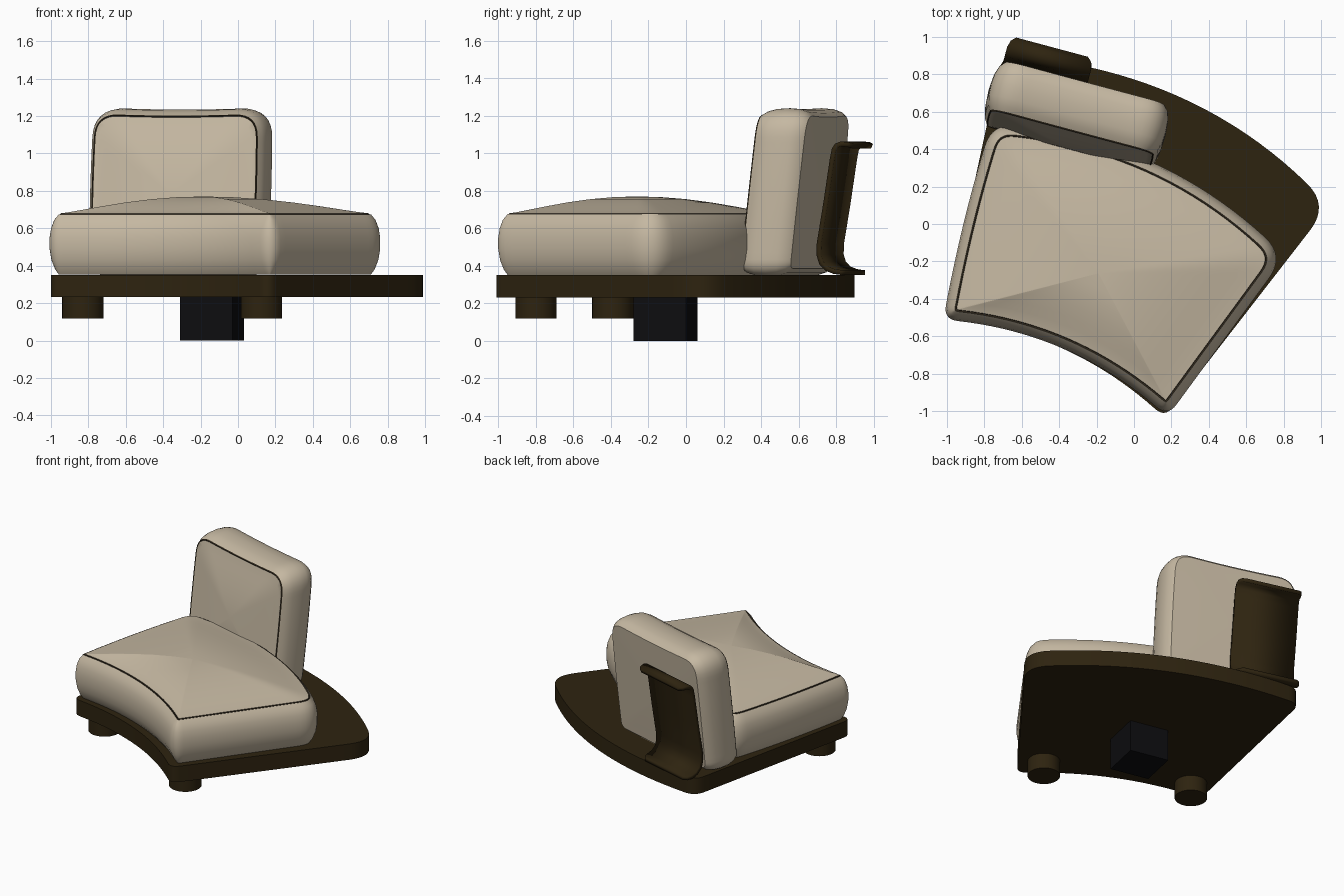
import bpy, bmesh, math
from mathutils import Vector, Matrix

cube = bpy.data.objects.get("Cube")
if cube:
    bpy.data.objects.remove(cube)


def material(name, color, rough):
    m = bpy.data.materials.new(name)
    m.use_nodes = True
    m.diffuse_color = (*color, 1)
    shader = m.node_tree.nodes["Principled BSDF"]
    shader.inputs["Base Color"].default_value = (*color, 1)
    shader.inputs["Roughness"].default_value = rough
    return m


fabric = material("beige fabric", (0.56, 0.48, 0.36), 0.8)
seam = material("dark seam", (0.03, 0.022, 0.012), 0.8)
wood = material("dark brown wood", (0.027, 0.017, 0.005), 0.6)
black = material("black", (0.004, 0.004, 0.005), 0.6)


def finish(name, bm, mats, angle=40):
    bmesh.ops.recalc_face_normals(bm, faces=bm.faces)
    mesh = bpy.data.meshes.new(name)
    bm.to_mesh(mesh)
    bm.free()
    for m in mats:
        mesh.materials.append(m)
    mesh.shade_smooth()
    mesh.set_sharp_from_angle(angle=math.radians(angle))
    obj = bpy.data.objects.new(name, mesh)
    bpy.context.collection.objects.link(obj)
    return obj


def bezier(a, b, c, n):
    return [a.lerp(b, i / n).lerp(b.lerp(c, i / n), i / n) for i in range(n)]


def outline(corners, n=20):
    """Counter-clockwise shape; each corner is x, y, radius, outward bow of its next edge."""
    edges = []
    for i, (x, y, r, bow) in enumerate(corners):
        x2, y2, r2, _ = corners[(i + 1) % len(corners)]
        a, c = Vector((x, y)), Vector((x2, y2))
        d = (c - a).normalized()
        mid = (a + c) / 2 + Vector((d.y, -d.x)) * bow * 2
        start = a + (mid - a).normalized() * r
        end = c + (mid - c).normalized() * r2
        edges.append((start, mid, end, c))
    pts = []
    for i, (start, mid, end, corner) in enumerate(edges):
        pts += bezier(start, mid, end, n)
        pts += bezier(end, corner, edges[(i + 1) % len(edges)][0], 8)
    return pts


def inset(pts, dist):
    out = []
    for i, p in enumerate(pts):
        t = (pts[(i + 1) % len(pts)] - pts[i - 1]).normalized()
        out.append(p + Vector((-t.y, t.x)) * dist)
    return out


def loft(name, pts, profile, place, mats, crowns=(0, 0), seams=(), angle=40):
    """Stack inset copies of an outline; crowns are the domes at the two ends."""
    mid = sum(pts, Vector((0, 0))) / len(pts)
    layers = [(inset(pts, ins), [d] * len(pts)) for d, ins in profile]

    def dome(end, height):
        base, depth = layers[end][0], profile[end][0]
        rings = []
        for t in (0.94, 0.85, 0.72, 0.55, 0.36, 0.18):
            rings.append(([mid.lerp(p, t) for p in base],
                          [depth + height * (1 - t * t) ** 1.25] * len(pts)))
        return rings, depth + height

    first, tip0 = dome(0, crowns[0])
    last, tip1 = dome(-1, crowns[1])
    layers = first[::-1] + layers + last
    bm = bmesh.new()
    rings = [[bm.verts.new(place(p, d)) for p, d in zip(*layer)] for layer in layers]
    n = len(pts)
    for k in range(len(rings) - 1):
        a, b = rings[k], rings[k + 1]
        for i in range(n):
            f = bm.faces.new((a[i], a[(i + 1) % n], b[(i + 1) % n], b[i]))
            f.material_index = 1 if k - len(first) in seams else 0
    for ring, tip in ((rings[0], tip0), (rings[-1], tip1)):
        v = bm.verts.new(place(mid, tip))
        for i in range(n):
            bm.faces.new((ring[i], ring[(i + 1) % n], v))
    return finish(name, bm, mats, angle)


def flat(p, z):
    return Vector((p.x, p.y, z))


# Curved platform
platform = outline([(-1.01, -0.50, 0.06, -0.10), (0.165, -1.035, 0.07, 0),
                    (1.045, 0.10, 0.17, 0.17), (-0.705, 0.905, 0.09, 0)])
loft("platform", platform, [(0.232, 0), (0.35, 0)], flat, [wood])

# Seat cushion with a seam below its domed top
seat = outline([(-1.02, -0.51, 0.08, -0.10), (0.18, -1.03, 0.08, 0),
                (0.81, -0.17, 0.15, 0.14), (-0.76, 0.54, 0.13, 0.015)])
loft("seat_cushion", seat,
     [(0.352, 0.05), (0.38, 0.03), (0.43, 0.01), (0.49, 0), (0.55, 0), (0.60, 0.008),
      (0.645, 0.025), (0.675, 0.05), (0.673, 0.058), (0.680, 0.06)],
     flat, [fabric, seam], (0, 0.09), (7, 8))

# Backrest frame: u runs along its width, v runs backward
TURN = Matrix.Rotation(math.radians(-15), 3, 'Z')


def turned(u, v, z):
    return TURN @ Vector((u, v, z))


def leaning(p, depth):
    return turned(p.x, 0.30 + depth + (p.y - 0.36) * 0.115, p.y)


# Back cushion
back = outline([(-0.90, 0.375, 0.06, 0), (0.005, 0.375, 0.06, 0.005),
                (0.005, 1.215, 0.13, -0.008), (-0.90, 1.215, 0.13, 0.005)])
loft("back_cushion", back,
     [(0, 0.012), (-0.004, 0.006), (0.004, 0.002), (0.03, -0.014), (0.075, -0.026),
      (0.14, -0.03), (0.20, -0.025), (0.245, -0.01), (0.27, 0.012)],
     leaning, [fabric, seam], (-0.045, 0.004), (0, 1))

# Bent support plate behind the cushion: depth, height, end trim
bend = [(0.795, 1.038, 0.035), (0.775, 1.046, 0.01), (0.74, 1.05, 0), (0.715, 1.042, 0),
        (0.70, 1.02, 0), (0.69, 0.97, 0), (0.655, 0.74, 0), (0.618, 0.52, 0),
        (0.616, 0.46, 0), (0.63, 0.415, 0), (0.66, 0.385, 0), (0.70, 0.37, 0),
        (0.735, 0.365, 0.01), (0.755, 0.365, 0.035)]
bm = bmesh.new()
rows = [[bm.verts.new(turned(u, v, z)) for u in (-0.90 + trim, -0.435 - trim)]
        for v, z, trim in bend]
for a, b in zip(rows, rows[1:]):
    bm.faces.new((a[0], a[1], b[1], b[0]))
support = finish("back_support", bm, [wood])
solid = support.modifiers.new("thickness", 'SOLIDIFY')
solid.thickness = 0.026
solid.offset = 0

# Round front feet
for name, x, y in (("front_right_foot", -0.83, -0.39), ("front_left_foot", 0.125, -0.80)):
    bm = bmesh.new()
    bmesh.ops.create_cone(bm, cap_ends=True, segments=40, radius1=0.11, radius2=0.11,
                          depth=0.116, matrix=Matrix.Translation((x, y, 0.176)))
    finish(name, bm, [wood])

# Central block leg
bm = bmesh.new()
bmesh.ops.create_cube(bm, size=1, matrix=Matrix.Translation((-0.14, -0.11, 0.117))
                      @ Matrix.Rotation(math.radians(-12), 4, 'Z')
                      @ Matrix.Diagonal((0.288, 0.288, 0.234, 1)))
finish("block_leg", bm, [black])
